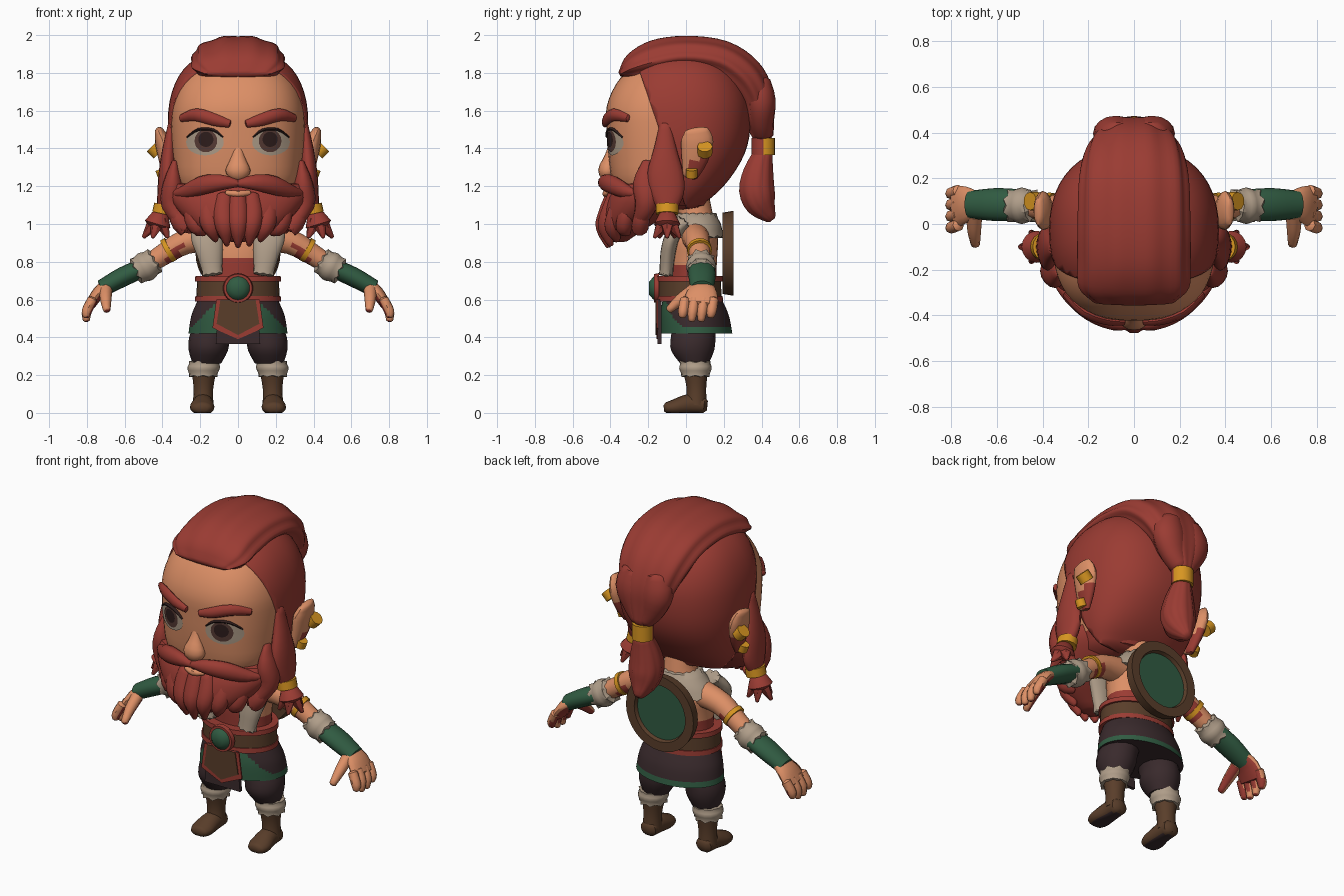
import bpy, bmesh, math
from mathutils import Vector

if "Cube" in bpy.data.objects:
    bpy.data.objects.remove(bpy.data.objects["Cube"], do_unlink=True)
X, Y, Z = Vector((1, 0, 0)), Vector((0, 1, 0)), Vector((0, 0, 1))
made = []

def material(name, *rgb):
    mat = bpy.data.materials.new(name)
    mat.use_nodes = True
    color = [(c / 255) ** 2.2 for c in rgb] + [1]
    mat.diffuse_color = color
    mat.node_tree.nodes["Principled BSDF"].inputs["Base Color"].default_value = color
    return mat

skin = material("skin", 220, 142, 102)
hair = material("red_hair", 153, 62, 54)
gold = material("gold", 214, 148, 38)
green = material("green_cloth", 52, 92, 68)
dark = material("dark_cloth", 60, 46, 48)
brown = material("brown_leather", 90, 64, 46)
fur = material("pale_fur", 174, 156, 136)
iris_brown = material("iris_brown", 88, 62, 56)
pupil_dark = material("pupil_dark", 50, 35, 34)

def finish(name, bm, mat):
    bmesh.ops.recalc_face_normals(bm, faces=bm.faces)
    mesh = bpy.data.meshes.new(name)
    bm.to_mesh(mesh)
    bm.free()
    obj = bpy.data.objects.new(name, mesh)
    bpy.context.collection.objects.link(obj)
    mesh.materials.append(mat)
    made.append(obj)
    return obj

def paint(obj, mat, rule):
    obj.data.materials.append(mat)
    for face in obj.data.polygons:
        if rule(face.center, face.normal):
            face.material_index = len(obj.data.materials) - 1

def sample(points, steps):
    # Smooth curve through points of x, y, z, radius and optional second radius
    pts = [Vector((*p, p[3])[:5]) for p in points]
    result = []
    for i in range(len(pts) - 1):
        a, b, c, d = pts[max(i - 1, 0)], pts[i], pts[i + 1], pts[min(i + 2, len(pts) - 1)]
        for t in (j / steps for j in range(steps)):
            result.append((b * 2 + (c - a) * t + (a * 2 - b * 5 + c * 4 - d) * t * t
                           + (b * 3 - a - c * 3 + d) * t ** 3) * 0.5)
    return result + [pts[-1]]

def bridge(bm, rings):
    for a, b in zip(rings, rings[1:]):
        for k in range(len(a)):
            bm.faces.new((a[k - 1], a[k], b[k], b[k - 1]))
    bm.faces.new(rings[0])

def loft(name, points, mat, ref=X, flat=False, sides=16, power=2, steps=3, dome=0.4, jag=0, ripple=0):
    # Tube with the first radius along ref; jag makes furry ends, ripple makes grooves
    path = sample(points, steps)
    bm, rings, last = bmesh.new(), [], len(path) - 1

    def add_ring(p, t, scale, push, spiky):
        u = (ref - t * ref.dot(t)).normalized()
        v, ring = t.cross(u), []
        for k in range(sides):
            angle = math.tau * k / sides
            c, s = [math.copysign(abs(w) ** (2 / power), w) for w in (math.cos(angle), math.sin(angle))]
            spike = jag if spiky and k % 2 else 0
            grow = scale * (1 + ripple * math.cos(10 * angle)) * (1 + spike)
            out = push + math.copysign(spike * p[3], push)
            co = Vector(p[:3]) + t * out + u * (p[3] * c * grow) + v * (p[4] * s * grow)
            co.z = max(co.z, 0)
            ring.append(bm.verts.new(co))
        rings.append(ring)

    for i, p in enumerate(path):
        t = Z if flat else Vector((path[min(i + 1, last)] - path[max(i - 1, 0)])[:3]).normalized()
        reach = dome * min(p[3], p[4])
        if i == 0 and dome:
            add_ring(p, t, 0.55, -reach, False)
        add_ring(p, t, 1, 0.001 if i else -0.001, i in (0, last))
        if i == last and dome:
            add_ring(p, t, 0.55, reach, False)
    bridge(bm, rings)
    bm.faces.new(rings[-1])
    return finish(name, bm, mat)

def pair(name, points, mat, **options):
    return [loft(side + name, [(p[0] * s, *p[1:]) for p in points], mat, **options)
            for side, s in (("left_", 1), ("right_", -1))]

def plate(name, outline, y, mat, depth=0.008):
    bm = bmesh.new()
    face = bm.faces.new([bm.verts.new((x, y, z)) for x, z in outline])
    moved = bmesh.ops.extrude_face_region(bm, geom=[face])["geom"]
    bmesh.ops.translate(bm, vec=Y * depth, verts=[v for v in moved if isinstance(v, bmesh.types.BMVert)])
    return finish(name, bm, mat)

# Head with bearded jaw, and nose
head = [(0, -.12, 1.1, .24, .22), (0, -.11, 1.22, .32, .28), (0, -.08, 1.35, .345, .33), (0, -.07, 1.5, .355, .35),
        (0, -.06, 1.62, .35, .36), (0, -.05, 1.74, .31, .32), (0, -.05, 1.84, .22, .23), (0, -.05, 1.9, .09, .1)]
skull = loft("head", head, skin, flat=True, sides=48, power=2.5, dome=0.1)
paint(skull, hair, lambda c, n: c.z < 1.16)
loft("nose", [(0, -.385, 1.43, .025, .02), (0, -.4, 1.36, .035, .03), (0, -.415, 1.285, .066, .05),
              (0, -.405, 1.245, .045, .035)], skin)

def face_y(x, z):
    path = sample(head, 3)
    for a, b in zip(path, path[1:]):
        if a.z <= z <= b.z:
            p = a + (b - a) * ((z - a.z) / (b.z - a.z))
            return p[1] - p[4] * (1 - min(1, abs(x) / p[3]) ** 2.5) ** 0.4

def decal(name, x, z, width, height, mat, lift):
    # Thin oval lying on the face
    bm, rings = bmesh.new(), []
    for r in (0.05, 0.35, 0.7, 1):
        spots = [(x + width * r * math.cos(a), z + height * r * math.sin(a))
                 for a in (math.tau * k / 24 for k in range(24))]
        rings.append([bm.verts.new((px, face_y(px, pz) - lift, pz)) for px, pz in spots])
    bridge(bm, rings)
    return finish(name, bm, mat)

def on_face(spots, lift):
    return [(x, face_y(x, z) - lift, z, a, b) for x, z, a, b in spots]

# Eyes and brows
for side, s in (("left_", 1), ("right_", -1)):
    decal(side + "eye_white", s * .175, 1.433, .1, .07, fur, .005)
    decal(side + "iris", s * .17, 1.44, .06, .06, iris_brown, .008)
    decal(side + "pupil", s * .17, 1.448, .04, .04, pupil_dark, .011)
pair("eyelid", on_face([(.08, 1.46, .004, .006), (.13, 1.497, .008, .01), (.21, 1.5, .008, .01),
                        (.268, 1.46, .004, .006)], .004), pupil_dark, ref=Z, sides=8)
pair("brow", on_face([(.045, 1.53, .02, .015), (.12, 1.55, .032, .022), (.22, 1.578, .034, .022),
                      (.3, 1.56, .02, .015)], .008), hair, ref=Z, sides=8)

# Hair cap, cut along the hairline
cap = loft("hair_cap", [(0, -.03, 1.09, .25, .1), (0, -.03, 1.16, .3, .19), (0, -.03, 1.25, .335, .27),
                        (0, -.03, 1.37, .36, .34), (0, -.03, 1.5, .372, .37), (0, -.03, 1.65, .362, .365),
                        (0, -.03, 1.78, .315, .31), (0, -.03, 1.87, .23, .22), (0, -.03, 1.92, .1, .1)],
           hair, flat=True, sides=48, power=2.3, dome=0.1)
bm = bmesh.new()
bm.from_mesh(cap.data)
bmesh.ops.bisect_plane(bm, geom=bm.verts[:] + bm.edges[:] + bm.faces[:], plane_co=(0, -.24, 1.79),
                       plane_no=(0, -1, -.34), clear_outer=True)
bm.to_mesh(cap.data)
bm.free()
thick = cap.modifiers.new("thickness", "SOLIDIFY")
thick.thickness, thick.offset = 0.03, -1

# Swept crest, bun and ponytail
loft("hair_crest", [(0, -.345, 1.795, .17, .02), (0, -.28, 1.825, .235, .08), (0, -.16, 1.86, .24, .115),
                    (0, 0, 1.885, .24, .112), (0, .18, 1.86, .235, .115), (0, .3, 1.78, .215, .115),
                    (0, .365, 1.68, .18, .1), (0, .385, 1.57, .13, .085), (0, .41, 1.46, .06, .055)],
     hair, sides=60, ripple=0.03, steps=4)
pair("bun_lobe", [(.07, .37, 1.74, .08, .08), (.08, .395, 1.65, .1, .08), (.05, .4, 1.54, .075, .065),
                  (.02, .41, 1.47, .045, .05)], hair)
band = loft("ponytail_band", [(0, .41, 1.365, .062), (0, .41, 1.455, .062)], gold, steps=1, dome=0)
paint(band, hair, lambda c, n: abs(n.z) < .5 and c.y < .41)
loft("ponytail", [(0, .41, 1.38, .05), (0, .385, 1.28, .08), (0, .375, 1.18, .095), (0, .4, 1.1, .08),
                  (0, .45, 1.03, .03)], hair, ripple=0.04, sides=30)

# Beard mass, locks, moustache and lip
loft("beard", [(0, -.36, .91, .06, .05), (0, -.33, .97, .2, .11), (0, -.27, 1.05, .3, .17),
               (0, -.21, 1.14, .365, .205), (0, -.17, 1.21, .37, .2)], hair, flat=True, sides=32, dome=0.1)
for i in range(-4, 5):
    x, curl = i * .078, .012 * i * i
    loft("beard_lock", [(x * .9, -.395 + curl, 1.15, .045, .035), (x, -.42 + curl, 1.06, .055, .045),
                        (x * .9, -.435 + curl, .98, .048, .045), (x * .75, -.41 + curl, .88 + curl * .65, .012, .015)],
         hair, sides=10)
pair("moustache", [(0, -.435, 1.215, .02, .025), (.09, -.43, 1.22, .042, .035), (.19, -.385, 1.205, .05, .04),
                   (.28, -.31, 1.17, .036, .035), (.35, -.24, 1.16, .012, .015)], hair, ref=Z, sides=12)
loft("lower_lip", [(-.06, -.405, 1.165, .014), (0, -.425, 1.16, .018), (.06, -.405, 1.165, .014)], skin, ref=Z, sides=8)

# Sideburns and cheek braids
pair("sideburn", [(.355, -.11, 1.53, .015, .03), (.365, -.11, 1.4, .035, .06), (.375, -.11, 1.27, .045, .095),
                  (.385, -.1, 1.16, .042, .09), (.395, -.1, 1.08, .035, .05)], hair)
pair("cheek_lock", [(.335, -.2, 1.33, .015, .03), (.345, -.21, 1.22, .05, .07), (.345, -.21, 1.1, .06, .06),
                    (.28, -.27, .97, .02, .02)], hair)
pair("braid_band", [(.39, -.1, 1.1, .055, .06), (.4, -.1, 1.055, .055, .06)], gold, steps=1, dome=0)
pair("braid_knot", [(.41, -.1, 1.05, .045), (.425, -.1, 1, .07)], hair, steps=1)
for dx, dy in [(math.cos(math.tau * i / 5), math.sin(math.tau * i / 5)) for i in range(5)]:
    pair("braid_tip", [(.42 + dx * .02, -.1 + dy * .02, 1.01, .042), (.43 + dx * .07, -.1 + dy * .07, .93, .01)],
         hair, sides=6, steps=1)

# Ears and earrings
for ear in pair("ear", [(.37, .02, 1.25, .02, .04), (.385, .045, 1.34, .035, .07), (.4, .06, 1.44, .04, .085),
                        (.42, .055, 1.5, .02, .06)], skin):
    paint(ear, hair, lambda c, n: c.z < 1.35 and c.y > .02)
pair("ear_cuff", [(.42, .1, 1.375, .04), (.455, .1, 1.41, .04)], gold, ref=Y, steps=1, dome=0, sides=10)
pair("ear_ring", [(.395, .03, 1.25, .03), (.41, .03, 1.29, .03)], gold, ref=Y, steps=1, dome=0, sides=10)

# Torso, fur collar and vest
torso = loft("torso", [(0, .03, .58, .2, .14), (0, .03, .7, .185, .13), (0, .03, .82, .19, .135), (0, .04, .92, .2, .13),
                       (0, .05, 1, .13, .1), (0, .05, 1.06, .095, .09), (0, .03, 1.16, .1, .09)],
             skin, flat=True, sides=24, dome=0)
paint(torso, hair, lambda c, n: c.z < (.82 if abs(c.x) < .1 and c.y < 0 else .78))
loft("fur_collar", [(0, .06, .94, .215, .135), (0, .06, 1, .175, .125), (0, .055, 1.05, .115, .1)],
     fur, flat=True, sides=28, steps=2, jag=0.06, dome=0.1)
pair("vest_fur", [(.15, -.02, 1, .07, .04), (.165, -.07, .94, .085, .04), (.15, -.095, .85, .07, .04),
                  (.135, -.105, .74, .05, .035)], fur, jag=0.15)

# Arms, bands and bracers
for arm in pair("arm", [(.15, .05, .93, .075), (.28, .06, .905, .066), (.4, .075, .835, .056), (.5, .08, .77, .05)],
                skin, ref=Y):
    paint(arm, hair, lambda c, n: .3 < abs(c.x) < .37 and n.z < 0)
pair("arm_band", [(.357, .07, .868, .066), (.378, .072, .856, .066)], gold, ref=Y, steps=1, dome=0)
pair("arm_fur", [(.45, .08, .8, .065), (.49, .08, .775, .08), (.53, .08, .755, .066)], fur, ref=Y, jag=0.18)
pair("bracer", [(.51, .083, .765, .07, .05), (.61, .085, .72, .072, .052), (.72, .085, .66, .06, .045)],
     green, ref=Y, dome=0.1)

# Hands with darker palms
hands = pair("palm", [(.68, .085, .68, .055, .035), (.735, .085, .64, .08, .034), (.78, .075, .575, .092, .028)],
             skin, ref=Y)
for y, tip in ((-.005, .5), (.045, .48), (.095, .48), (.145, .5)):
    hands += pair("finger", [(.77, y, .6, .027), (.8, y - .01, .54, .027), (.803, y - .015, tip + .01, .018)],
                  skin, ref=Y, sides=8)
hands += pair("thumb", [(.7, .04, .65, .035), (.7, -.03, .6, .03), (.695, -.09, .545, .02)], skin, sides=8)
for hand in hands:
    paint(hand, hair, lambda c, n: n.z < -.3 and n.x * c.x < 0)

# Skirt with green hem and open front
skirt = loft("skirt", [(0, .03, .62, .2, .15), (0, .045, .52, .245, .18), (0, .055, .42, .262, .19)],
             dark, flat=True, sides=80, steps=10, dome=0)
paint(skirt, green, lambda c, n: abs(n.z) < .8 and (c.z < .455 or (c.y < 0 and abs(c.x) < .7 - c.z)))

# Belt, buckle and front cloth
loft("belt", [(0, .02, .6, .222, .168), (0, .02, .72, .215, .165)], brown, flat=True, sides=32, steps=1, dome=0)
for z in (.605, .71):
    loft("belt_trim", [(0, .02, z - .013, .228, .176), (0, .02, z + .013, .226, .174)],
         hair, flat=True, sides=32, steps=1, dome=0)
loft("buckle", [(0, -.145, .66, .08), (0, -.168, .66, .075)], hair, steps=1, dome=0, sides=24)
loft("buckle_gem", [(0, -.16, .66, .066), (0, -.172, .66, .06)], green, steps=1, sides=24)
plate("cloth_lining", [(-.1, .6), (-.118, .365), (.118, .365), (.1, .6)], -.15, dark, 0.02)
for name, grow, y, mat in (("cloth_trim", 0, -.157, hair), ("cloth_panel", .022, -.162, brown)):
    w, low = .135 - grow, .45 + grow
    plate(name, [(-w + .02, .6), (-w, low), (0, low - .06), (w, low), (w - .02, .6)], y, mat)

# Legs and boots
pair("trouser_leg", [(.11, .045, .5, .11), (.15, .038, .4, .108, .118), (.157, .035, .33, .104, .114),
                     (.165, .045, .26, .075)], dark, flat=True, dome=0)
pair("boot_fur", [(.184, .05, .2, .072), (.182, .05, .235, .086), (.178, .05, .265, .078)],
     fur, flat=True, jag=0.12, dome=0.1)
pair("boot_shaft", [(.18, .05, .22, .066), (.183, .055, .13, .052), (.185, .055, .04, .055)], brown, flat=True, dome=0)
for boot in pair("boot_foot", [(.185, .095, .04, .05, .045), (.185, .02, .045, .055, .055), (.19, -.06, .03, .065, .042),
                               (.19, -.105, .025, .05, .03)], brown):
    paint(boot, dark, lambda c, n: n.z < -.9)

# Round shield on the back
shield = loft("shield", [(0, .195, .845, .215), (0, .25, .845, .225)], brown, sides=32, steps=1, dome=0)
bm = bmesh.new()
bm.from_mesh(shield.data)
back = max(bm.faces, key=lambda f: f.calc_center_median().y)
bmesh.ops.inset_region(bm, faces=[back], thickness=0.055)
bmesh.ops.inset_region(bm, faces=[back], thickness=0.008, depth=-0.02)
bm.to_mesh(shield.data)
bm.free()
paint(shield, green, lambda c, n: n.y > .9 and abs(c.x) < .01 and abs(c.z - .845) < .01)

# Smooth shading with sharp edges kept
bpy.ops.object.select_all(action="DESELECT")
for obj in made:
    obj.select_set(True)
bpy.context.view_layer.objects.active = made[0]
bpy.ops.object.shade_smooth_by_angle(angle=math.radians(45))
